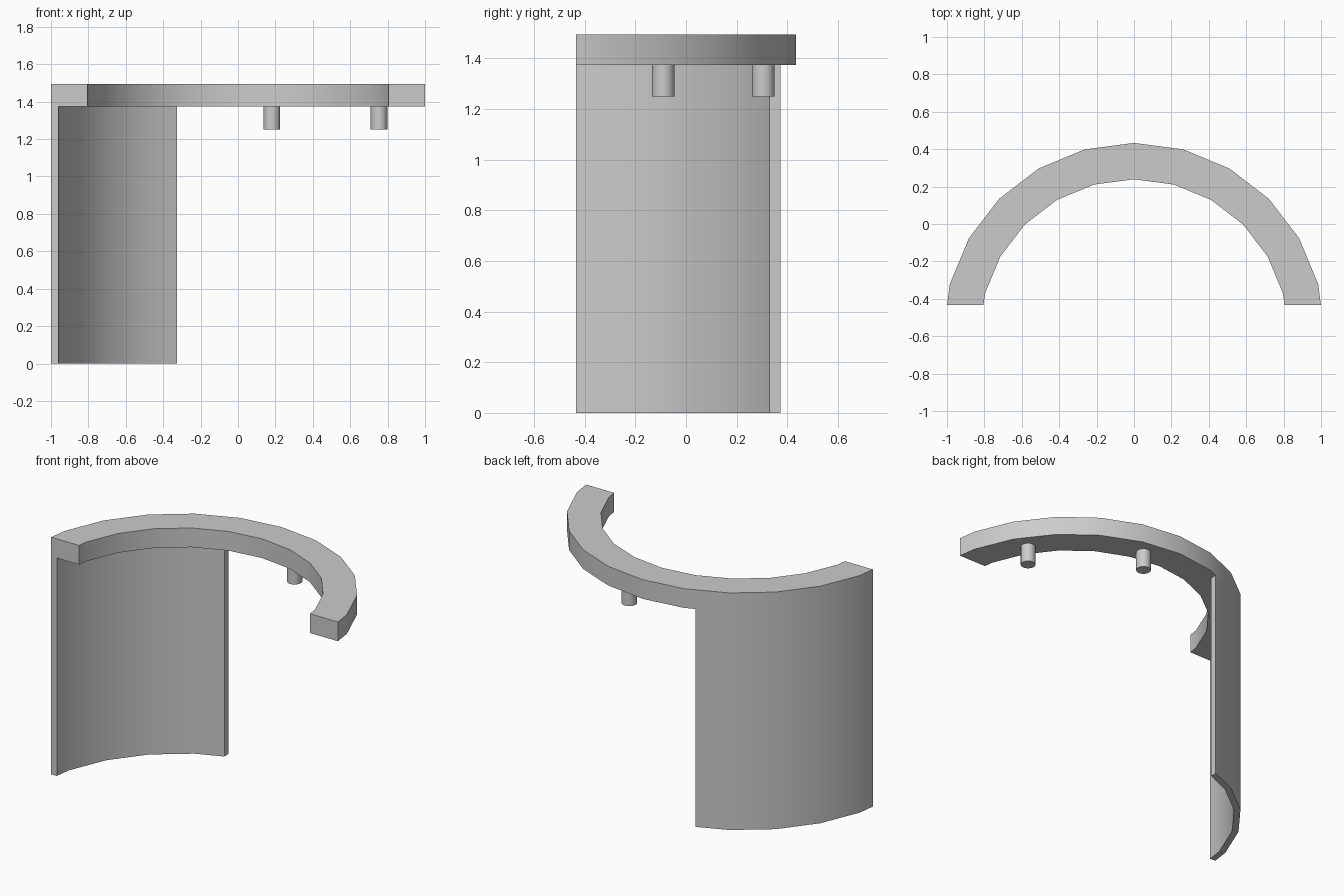
import bpy, bmesh, math
from mathutils import Vector

cube = bpy.data.objects.get("Cube")
if cube:
    bpy.data.objects.remove(cube, do_unlink=True)

# Shared dimensions
CENTRE_Y = -0.586
OUTER = 1.0195
FRONT_Y = -0.4335
SPLIT = 1.373
TOP = 1.494
STEP = math.radians(15)

grey = bpy.data.materials.new("light_grey")
grey.use_nodes = True
colour = (0.6, 0.6, 0.6, 1)
grey.diffuse_color = colour
grey.node_tree.nodes["Principled BSDF"].inputs["Base Color"].default_value = colour


def finish(bm, name):
    bmesh.ops.recalc_face_normals(bm, faces=bm.faces)
    mesh = bpy.data.meshes.new(name)
    bm.to_mesh(mesh)
    bm.free()
    mesh.materials.append(grey)
    obj = bpy.data.objects.new(name, mesh)
    bpy.context.collection.objects.link(obj)
    bpy.ops.object.select_all(action='DESELECT')
    obj.select_set(True)
    bpy.context.view_layer.objects.active = obj
    bpy.ops.object.shade_smooth_by_angle(angle=math.radians(30))
    return obj


def arc_slab(name, inner, z0, z1, cuts):
    """Flat faceted half ring, trimmed by planes, then extruded upward."""
    bm = bmesh.new()
    rows = []
    for i in range(-6, 7):
        a = i * STEP
        rows.append([bm.verts.new((r * math.sin(a), CENTRE_Y + r * math.cos(a), z0))
                     for r in (inner, OUTER)])
    for (a, b), (c, d) in zip(rows, rows[1:]):
        bm.faces.new((a, b, d, c))
    for point, outward in cuts:
        bmesh.ops.bisect_plane(bm, geom=bm.verts[:] + bm.edges[:] + bm.faces[:],
                               plane_co=point, plane_no=outward, clear_outer=True)
    new = bmesh.ops.extrude_face_region(bm, geom=bm.faces[:], use_keep_orig=True)["geom"]
    bmesh.ops.translate(bm, vec=Vector((0, 0, z1 - z0)),
                        verts=[g for g in new if isinstance(g, bmesh.types.BMVert)])
    return finish(bm, name)


def peg(name, x, y):
    bm = bmesh.new()
    bmesh.ops.create_cone(bm, cap_ends=True, segments=24, radius1=0.0445,
                          radius2=0.0445, depth=SPLIT - 1.25)
    bmesh.ops.translate(bm, verts=bm.verts, vec=(x, y, (SPLIT + 1.25) / 2))
    return finish(bm, name)


front_cut = ((0, FRONT_Y, 0), (0, -1, 0))
side_cut = ((-0.327, 0, 0), (1, 0, 0))

# Thick arch on top, thin curved wall under its right side
arc_slab("top_arch", 0.825, SPLIT, TOP, [front_cut])
arc_slab("curved_wall", 0.98, 0, SPLIT, [front_cut, side_cut])

# Pegs hanging below the free half of the arch
peg("back_peg", 0.181, 0.305)
peg("side_peg", 0.754, -0.09)
